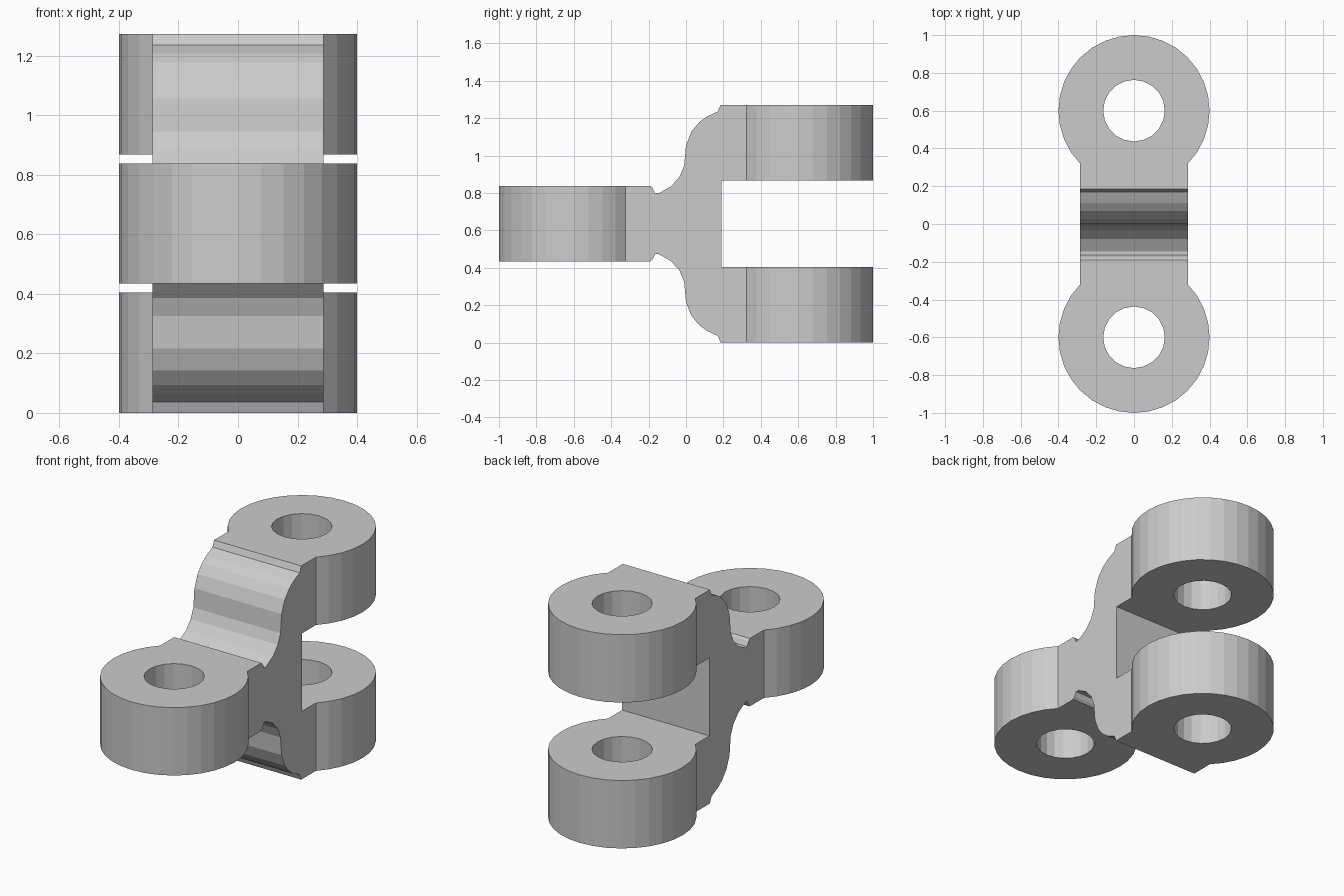
import bpy, bmesh
from math import cos, sin, tau

cube = bpy.data.objects.get("Cube")
if cube:
    bpy.data.objects.remove(cube, do_unlink=True)

MID = 0.636            # height of the symmetry plane
HALF_WIDTH = 0.287     # half width of the web
EYE_Y, EYE_R, HOLE_R = 0.6, 0.4, 0.163
PLATE = 0.202          # half thickness of the single eye
FORK_IN, FORK_OUT = 0.232, MID


def prism(name, loops, move):
    """Fill one outline (plus optional holes) and extrude it by move."""
    bm = bmesh.new()
    edges = []
    for pts in loops:
        verts = [bm.verts.new(p) for p in pts]
        edges += [bm.edges.new((a, b)) for a, b in zip(verts, verts[1:] + verts[:1])]
    bmesh.ops.triangle_fill(bm, edges=edges, use_beauty=True)
    ext = bmesh.ops.extrude_face_region(bm, geom=bm.faces[:], use_keep_orig=True)
    top = [g for g in ext["geom"] if isinstance(g, bmesh.types.BMVert)]
    bmesh.ops.translate(bm, verts=top, vec=move)
    bmesh.ops.recalc_face_normals(bm, faces=bm.faces[:])
    mesh = bpy.data.meshes.new(name)
    bm.to_mesh(mesh)
    bm.free()
    obj = bpy.data.objects.new(name, mesh)
    bpy.context.collection.objects.link(obj)
    return obj


def circle(r, y, z, n):
    return [(r * cos(tau * i / n), y + r * sin(tau * i / n), z) for i in range(n)]


def eye(name, y, low, high):
    loops = [circle(EYE_R, y, low, 32), circle(HOLE_R, y, low, 20)]
    return prism(name, loops, (0, 0, high - low))


# Web: upper half of the side profile as (y, height above the middle), mirrored below
upper = [(-0.35, PLATE), (-0.19, PLATE), (-0.178, 0.19), (-0.165, 0.163), (-0.145, 0.163),
         (-0.08, 0.2), (-0.035, 0.25), (-0.01, 0.31), (0, 0.42), (0.03, 0.494),
         (0.07, 0.542), (0.11, 0.572), (0.17, 0.6), (0.185, FORK_OUT),
         (0.35, FORK_OUT), (0.35, FORK_IN), (0.19, FORK_IN)]
profile = upper + [(y, -h) for y, h in reversed(upper)]
link = prism("clevis_link", [[(-HALF_WIDTH, y, MID + h) for y, h in profile]],
             (2 * HALF_WIDTH, 0, 0))

# Eyes: one at the front, a forked pair at the back
eyes = [eye("front_eye", -EYE_Y, MID - PLATE, MID + PLATE),
        eye("upper_back_eye", EYE_Y, MID + FORK_IN, MID + FORK_OUT),
        eye("lower_back_eye", EYE_Y, MID - FORK_OUT, MID - FORK_IN)]

# Weld the eyes to the web as one solid
bpy.context.view_layer.objects.active = link
for part in eyes:
    mod = link.modifiers.new("weld", "BOOLEAN")
    mod.operation = "UNION"
    mod.solver = "EXACT"
    mod.object = part
    bpy.ops.object.modifier_apply(modifier=mod.name)
    bpy.data.objects.remove(part, do_unlink=True)

# Tidy the flat faces
bm = bmesh.new()
bm.from_mesh(link.data)
bmesh.ops.remove_doubles(bm, verts=bm.verts[:], dist=0.0005)
bmesh.ops.recalc_face_normals(bm, faces=bm.faces[:])
bm.to_mesh(link.data)
bm.free()
